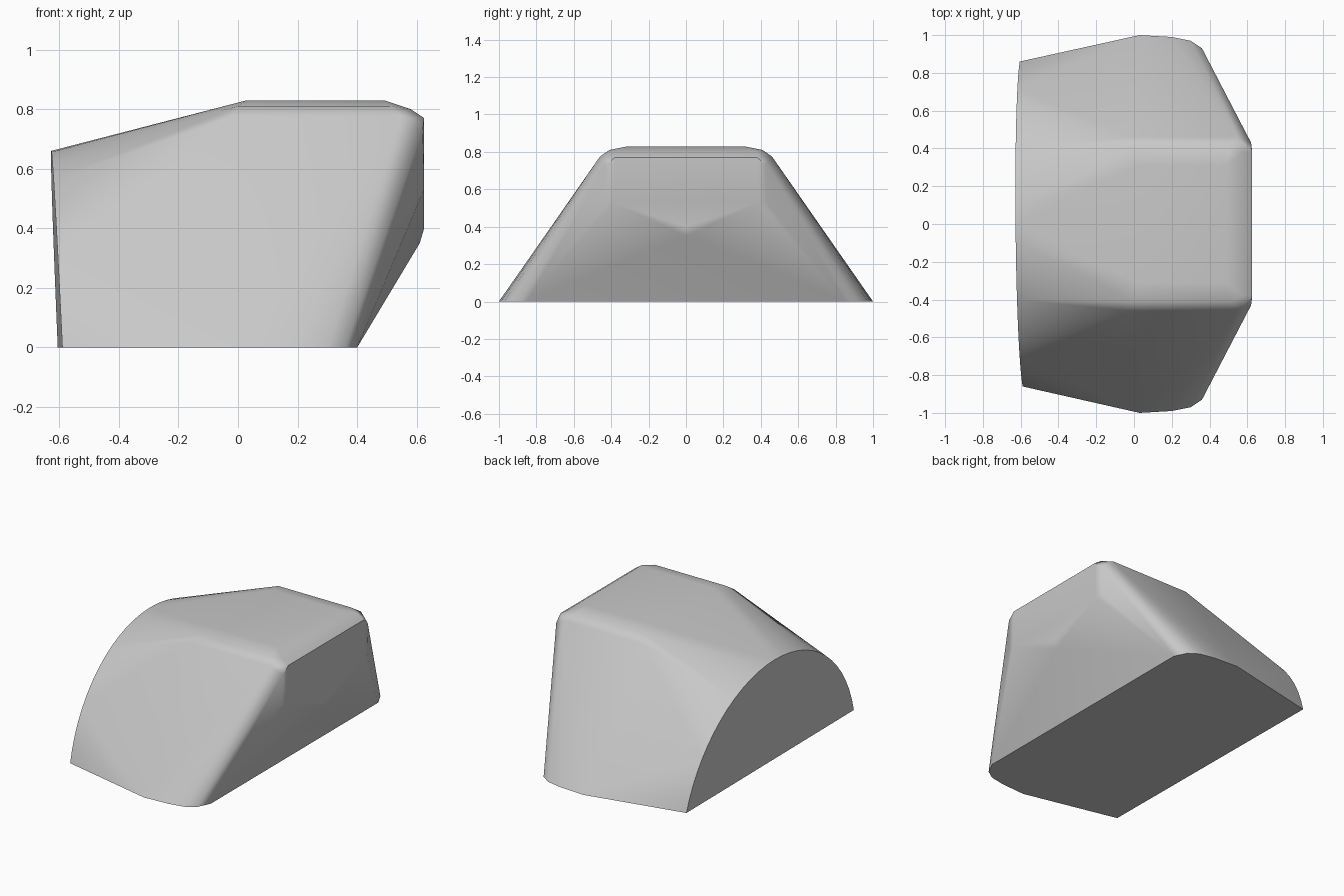
import bpy, bmesh, math

cube = bpy.data.objects.get("Cube")
if cube:
    bpy.data.objects.remove(cube, do_unlink=True)

# One plain grey finish
grey = bpy.data.materials.new("light grey")
grey.use_nodes = True
colour = (0.58, 0.58, 0.58, 1)
grey.diffuse_color = colour
grey.node_tree.nodes["Principled BSDF"].inputs["Base Color"].default_value = colour
grey.node_tree.nodes["Principled BSDF"].inputs["Roughness"].default_value = 0.8

# Half outlines (x, y, z); each is mirrored across y
base_outline = [(0.03, 1, 0), (0.2, 0.99, 0), (0.3, 0.97, 0), (0.36, 0.93, 0), (0.4, 0.85, 0)]
top_rim = [(0.03, 0.31, 0.83), (0.49, 0.31, 0.83), (0, 0.41, 0.81), (0.51, 0.41, 0.81),
           (-0.02, 0.46, 0.775), (0.55, 0.46, 0.775)]
nose = [(0.58, 0.38, 0.8), (0.625, 0.38, 0.77), (0.62, 0.43, 0.73),
        (0.625, 0.39, 0.53), (0.615, 0.43, 0.53)]
chin = [(0.61, 0, 0.35), (0.625, 0, 0.4)]

points = chin + [(x, s * y, z) for x, y, z in base_outline + top_rim + nose for s in (1, -1)]

# Arched end: a circular arc on a slightly leaning plane
half_width, height, steps = 0.86, 0.66, 28
radius = (half_width ** 2 + height ** 2) / (2 * height)
sweep = math.asin(half_width / radius)
for i in range(steps + 1):
    a = sweep * (2 * i / steps - 1)
    y = radius * math.sin(a)
    z = max(0, radius * math.cos(a) - radius + height)
    points.append((-0.5975 - 0.009 * y - 0.045 * z, y, z))

# Wrap the outlines in one closed skin
bm = bmesh.new()
for p in points:
    bm.verts.new(p)
bmesh.ops.convex_hull(bm, input=bm.verts[:])
bmesh.ops.delete(bm, geom=[v for v in bm.verts if not v.link_faces], context='VERTS')
bmesh.ops.dissolve_limit(bm, angle_limit=math.radians(0.6), verts=bm.verts[:], edges=bm.edges[:])
bmesh.ops.recalc_face_normals(bm, faces=bm.faces[:])

mesh = bpy.data.meshes.new("faceted_block")
bm.to_mesh(mesh)
bm.free()
mesh.materials.append(grey)
block = bpy.data.objects.new("faceted_block", mesh)
bpy.context.collection.objects.link(block)

# Soft rounded shoulders, crisp base and end
bpy.ops.object.select_all(action='DESELECT')
block.select_set(True)
bpy.context.view_layer.objects.active = block
bpy.ops.object.shade_smooth_by_angle(angle=math.radians(35))
weighted = block.modifiers.new("even shading", 'WEIGHTED_NORMAL')
weighted.keep_sharp = True
